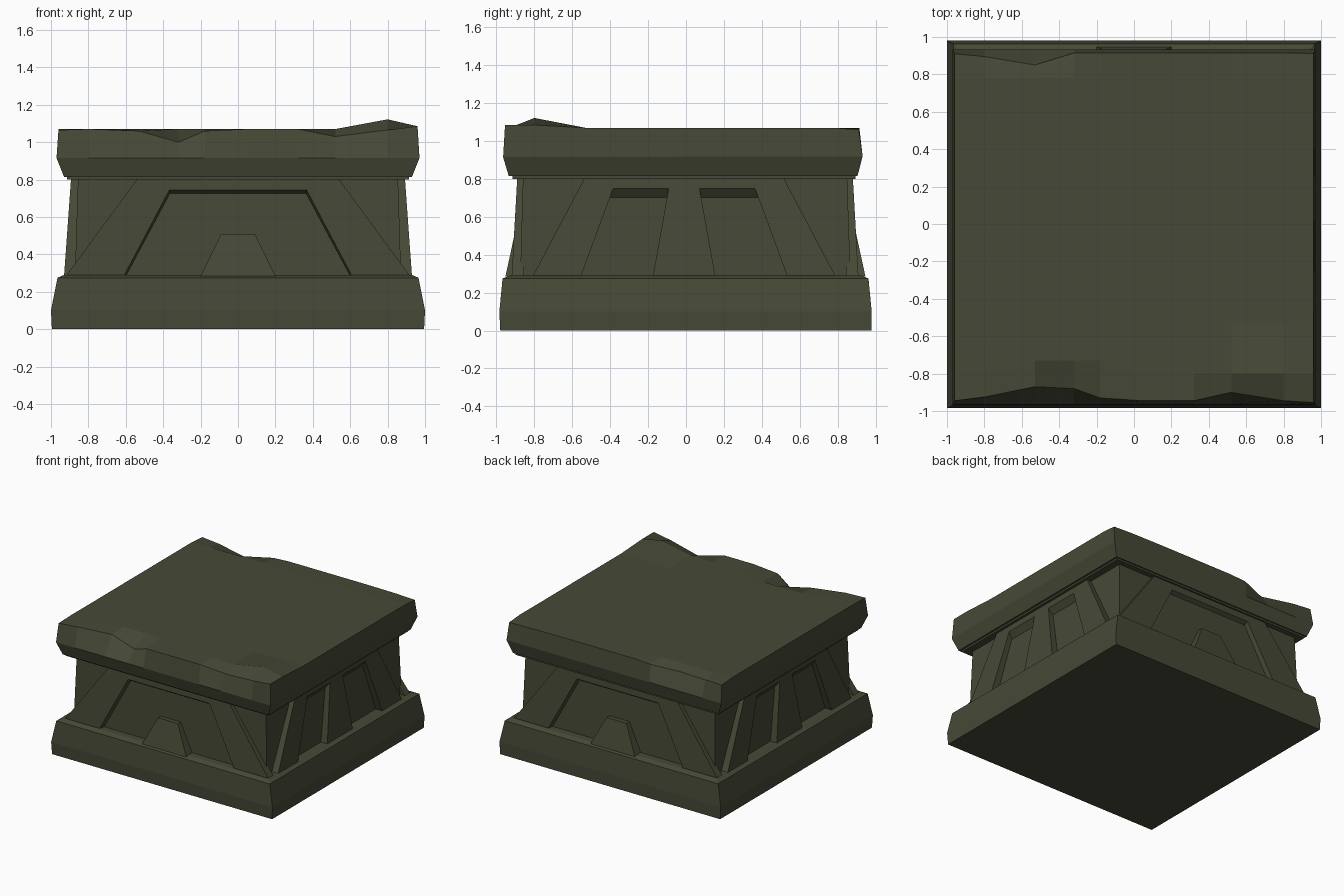
import bpy, bmesh, math

if "Cube" in bpy.data.objects:
    bpy.data.objects.remove(bpy.data.objects["Cube"])

stone = bpy.data.materials.new("dark olive stone")
stone.diffuse_color = (0.061, 0.066, 0.037, 1)
stone.use_nodes = True
stone.node_tree.nodes["Principled BSDF"].inputs["Base Color"].default_value = stone.diffuse_color


def finish(name, bm):
    bmesh.ops.recalc_face_normals(bm, faces=bm.faces)
    me = bpy.data.meshes.new(name)
    bm.to_mesh(me)
    bm.free()
    me.materials.append(stone)
    ob = bpy.data.objects.new(name, me)
    bpy.context.collection.objects.link(ob)
    return ob


def loft(bm, rings):
    """Join equal-length rings of points and cap both ends."""
    vs = [[bm.verts.new(p) for p in r] for r in rings]
    n = len(vs[0])
    for a, b in zip(vs, vs[1:]):
        for i in range(n):
            bm.faces.new((a[i], a[(i + 1) % n], b[(i + 1) % n], b[i]))
    bm.faces.new(vs[0])
    bm.faces.new(vs[-1])


def stack(name, levels):
    """Rectangular block from levels (z, half_x, y_front, y_back)."""
    bm = bmesh.new()
    loft(bm, [[(-x, f, z), (x, f, z), (x, b, z), (-x, b, z)] for z, x, f, b in levels])
    return finish(name, bm)


# plinth and core
stack("plinth", [(0, .995, -.98, .98), (.1, 1, -.985, .98), (.275, .965, -.968, .963),
                 (.29, .93, -.93, .925)])
stack("core", [(.28, .872, -.875, .868), (.82, .855, -.86, .85)])
stack("neck_band", [(.8, .915, -.915, .895), (.83, .915, -.915, .895)])
Z0, Z1 = .285, .815


def plate(name, outer, side, d0, d1, inner=None, flip=1, shift=0):
    """Raised plate on one side; outlines are (across, height), depth follows the height."""
    def place(u, d, z):
        u, v = u * flip, -d
        for _ in range(side):
            u, v = -v, u
        return (u, v + shift, z)
    bm = bmesh.new()
    front = [place(u, d0 + (d1 - d0) * (z - Z0) / (Z1 - Z0), z) for u, z in outer]
    back = [place(u, .85, z) for u, z in (inner or outer)]
    loft(bm, [front, back])
    return finish(name, bm)


# front and back: sloping struts, lintel and low wedge
for side, face in ((0, "front"), (2, "back")):
    for flip, hand in ((1, "a"), (-1, "b")):
        plate(f"{face}_strut_{hand}", [(-.92, Z0), (-.61, Z0), (-.33, Z1), (-.53, Z1)], side,
              .915, .885, [(-.92, Z0), (-.595, Z0), (-.315, Z1), (-.53, Z1)], flip, -.005)
    plate(f"{face}_lintel", [(-.37, .745), (.37, .745), (.33, Z1), (-.33, Z1)], side, .915, .885,
          [(-.38, .72), (.38, .72), (.33, Z1), (-.33, Z1)], 1, -.005)
    plate(f"{face}_wedge", [(-.2, Z0), (.2, Z0), (.09, .51), (-.09, .51)], side, .95, .835,
          None, 1, -.003)

# left and right: framed panel with two slanted windows
for side, face, s in ((1, "right", 1), (3, "left", -1)):
    for flip, hand in ((1, "a"), (-1, "b")):
        plate(f"{face}_strut_{hand}", [(-.8, Z0), (-.545, Z0), (-.35, Z1), (-.52, Z1)], side,
              .93, .892, None, flip, -.01)
        plate(f"{face}_lintel_{hand}", [(-.375, .75), (-.08, .75), (-.07, Z1), (-.35, Z1)], side,
              .93, .892, [(-.4, .69), (-.09, .69), (-.07, Z1), (-.35, Z1)], flip, -.01)
    plate(f"{face}_middle_post", [(-.165, Z0), (.165, Z0), (.07, Z1), (-.07, Z1)], side,
          .93, .892, None, 1, -.01)

# top slab with chipped front and back edges: (x, front y, front z, back y, back z)
stations = [(-.96, -.945, 1.065, .91, 1.06), (-.8, -.925, 1.07, .895, 1.055),
            (-.53, -.87, 1.06, .85, 1.035), (-.32, -.88, 1.0, .915, 1.06),
            (-.18, -.93, 1.06, .915, 1.068), (.05, -.945, 1.07, .915, 1.068),
            (.32, -.945, 1.07, .915, 1.068), (.52, -.9, 1.03, .915, 1.068),
            (.8, -.945, 1.065, .915, 1.065), (.96, -.955, 1.085, .912, 1.06)]
bm = bmesh.new()
cols = []
for x, fy, fz, by, bz in stations:
    end = abs(x) > .9
    s = 1 if x > 0 else -1
    xb, xm = (s * .93, s * .97) if end else (x, x)
    peak = {.8: 1.122, .96: 1.085}.get(x, 1.07)
    inner_y = -.73 if -.6 < x < -.1 else -.8
    pts = [(xb, -.935, .815), (xm, -.965, .915), (x, fy, fz), (x, inner_y, peak),
           (x, -.53, 1.07), (x, .78, 1.07), (x, by, bz), (xm, .932, .92), (xb, .905, .815)]
    cols.append([bm.verts.new(p) for p in pts])
for a, b in zip(cols, cols[1:]):
    for i in range(9):
        j = (i + 1) % 9
        bm.faces.new((a[i], a[j], b[j], b[i]))
for c in (cols[0], cols[-1]):
    bm.faces.new((c[0], c[1], c[7], c[8]))
    bm.faces.new(c[1:8])
finish("top_slab", bm)
